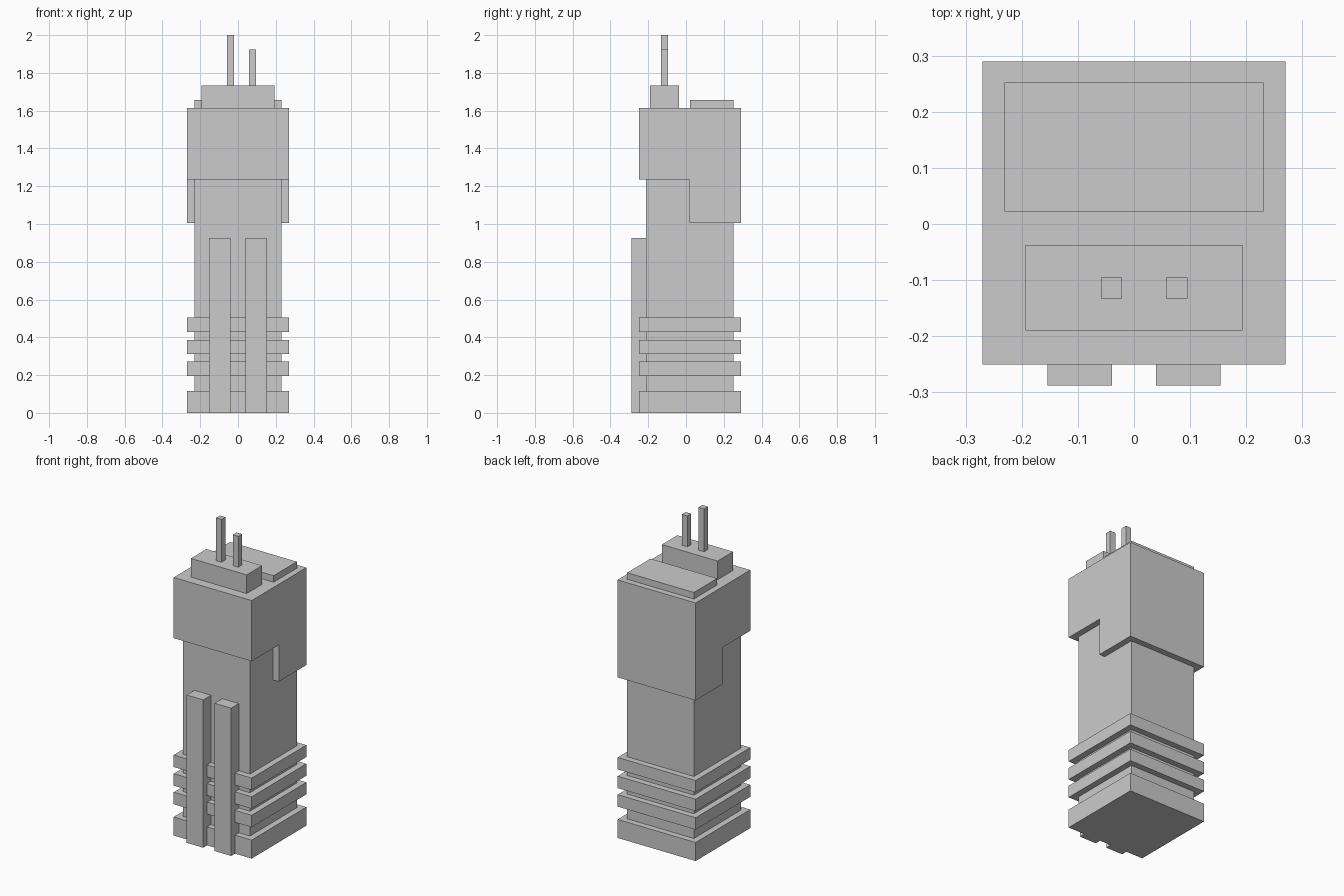
import bpy
import bmesh

if "Cube" in bpy.data.objects:
    bpy.data.objects.remove(bpy.data.objects["Cube"])


def finish(name, bm):
    bmesh.ops.recalc_face_normals(bm, faces=bm.faces)
    mesh = bpy.data.meshes.new(name)
    bm.to_mesh(mesh)
    bm.free()
    ob = bpy.data.objects.new(name, mesh)
    bpy.context.collection.objects.link(ob)
    return ob


def prism(name, yz, x0, x1):
    """Extrude a side profile (y, z) from x0 to x1."""
    bm = bmesh.new()
    face = bm.faces.new([bm.verts.new((x0, y, z)) for y, z in yz])
    ext = bmesh.ops.extrude_face_region(bm, geom=[face], use_keep_orig=True)
    verts = [g for g in ext["geom"] if isinstance(g, bmesh.types.BMVert)]
    bmesh.ops.translate(bm, verts=verts, vec=(x1 - x0, 0, 0))
    return finish(name, bm)


def box(name, x, y, z):
    profile = [(y[0], z[0]), (y[1], z[0]), (y[1], z[1]), (y[0], z[1])]
    return prism(name, profile, *x)


WIDE = (-0.27, 0.27)
DEEP = (-0.25, 0.29)
ROOF = 1.615

# Main shaft
box("tower_shaft", (-0.231, 0.231), (-0.212, 0.252), (0, 1.3))

# Base plinth and the ledges above it
for i, z in enumerate([(0, 0.116), (0.196, 0.271), (0.312, 0.387), (0.429, 0.504)]):
    box("base_plinth" if i == 0 else f"ledge_{i}", WIDE, DEEP, z)

# Overhanging upper block, stepped lower at the back
prism("upper_block", [(-0.25, 1.235), (0.018, 1.235), (0.018, 1.005),
                      (0.29, 1.005), (0.29, ROOF), (-0.25, ROOF)], *WIDE)

# Front pillars, mirrored
pillar = box("front_pillars", (0.039, 0.154), (-0.288, -0.212), (0, 0.925))
mirror = pillar.modifiers.new("mirror", "MIRROR")
mirror.use_axis[0] = True

# Roof parts
box("roof_slab", (-0.231, 0.231), (0.022, 0.252), (ROOF, 1.656))
box("roof_housing", (-0.193, 0.193), (-0.19, -0.037), (ROOF, 1.732))

# Masts
for name, x, top in [("tall_mast", -0.04, 2.0), ("short_mast", 0.076, 1.925)]:
    box(name, (x - 0.019, x + 0.019), (-0.133, -0.095), (1.732, top))
